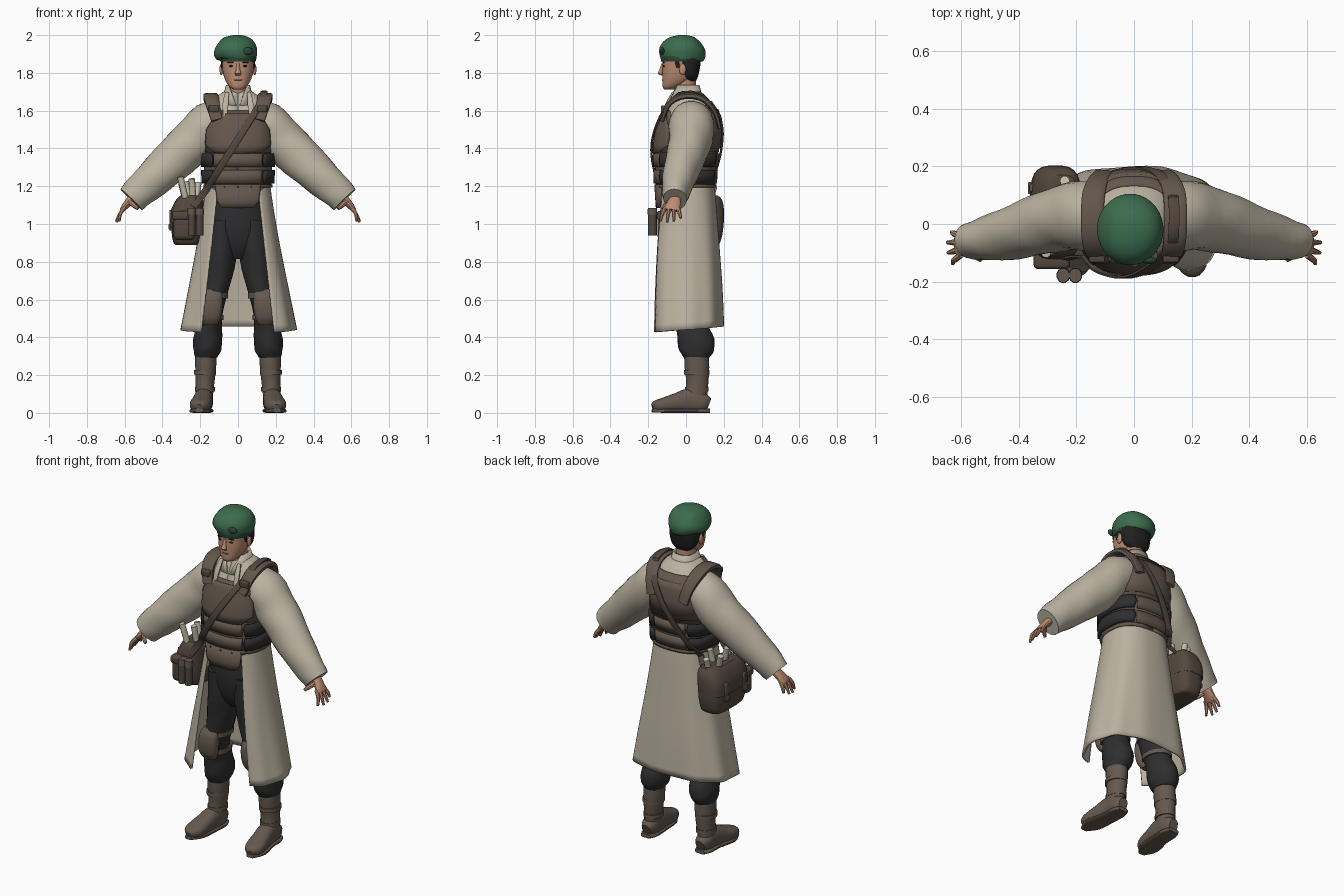
import bpy, bmesh, math
from mathutils import Vector, Matrix

def material(name, c):
    m = bpy.data.materials.new(name)
    m.diffuse_color = (*c, 1)
    return m

CREAM = material("coat cream", (0.50, 0.45, 0.355))
VEST = material("vest brown", (0.125, 0.095, 0.072))
BAG = material("bag brown", (0.085, 0.064, 0.048))
BOOT = material("boot brown", (0.13, 0.10, 0.078))
DARK = material("charcoal cloth", (0.028, 0.028, 0.03))
GREEN = material("beret green", (0.045, 0.15, 0.075))
BAND = material("band dark green", (0.022, 0.065, 0.036))
SKIN = material("skin", (0.50, 0.265, 0.172))
HAIR = material("hair black", (0.016, 0.015, 0.015))
PAPER = material("paper", (0.56, 0.51, 0.41))

def make(name, verts, faces, mat, mirror=False, solid=0):
    me = bpy.data.meshes.new(name)
    me.from_pydata([tuple(v) for v in verts], [], faces)
    me.materials.append(mat)
    me.shade_smooth()
    me.set_sharp_from_angle(angle=math.radians(38))
    ob = bpy.data.objects.new(name, me)
    bpy.context.scene.collection.objects.link(ob)
    if solid:
        mod = ob.modifiers.new("thickness", 'SOLIDIFY')
        mod.thickness, mod.offset = solid, -1
    if mirror:
        ob.modifiers.new("mirror", 'MIRROR')
    return ob

def spow(v, e):
    return math.copysign(abs(v) ** e, v)

def spline(pts, k):
    """Smooth resampling of a list of tuples."""
    P = [pts[0]] + list(pts) + [pts[-1]]
    out = []
    for i in range(1, len(P) - 2):
        for s in range(k):
            t = s / k
            out.append([0.5 * (2 * b + (c - a) * t + (2 * a - 5 * b + 4 * c - d) * t * t
                        + (3 * b - a - 3 * c + d) * t ** 3)
                        for a, b, c, d in zip(P[i - 1], P[i], P[i + 1], P[i + 2])])
    return out + [list(pts[-1])]

def tube(name, pts, mat, ref=(0, 1, 0), n=20, p=2.0, mirror=False, flat=False, k=3, fold=0):
    """Loft through (x, y, z, radius along ref, radius across)."""
    pts = spline(pts, k)
    ref = Vector(ref)
    C = [Vector(q[:3]) for q in pts]
    verts, faces = [], []
    for i, q in enumerate(pts):
        T = Vector((0, 0, 1)) if flat else (C[min(i + 1, len(C) - 1)] - C[max(i - 1, 0)]).normalized()
        if flat and C[-1].z < C[0].z:
            T = -T
        A = (ref - T * ref.dot(T)).normalized()
        B = T.cross(A)
        for j in range(n):
            a = 2 * math.pi * (j + 0.5) / n
            f = 1 + fold * math.sin(3 * a + i * 1.4)
            verts.append(C[i] + A * q[3] * f * spow(math.cos(a), 2 / p) + B * q[4] * f * spow(math.sin(a), 2 / p))
    for i in range(len(pts) - 1):
        for j in range(n):
            j2 = (j + 1) % n
            faces.append((i * n + j, i * n + j2, (i + 1) * n + j2, (i + 1) * n + j))
    faces += [tuple(reversed(range(n))), tuple(range(len(verts) - n, len(verts)))]
    return make(name, verts, faces, mat, mirror)

def around(a, rx, yf, yb, p=2.5):
    """Point on a rounded body section; angle 0 faces the front."""
    c = spow(math.cos(a), 2 / p)
    return rx * spow(math.sin(a), 2 / p), (yf * c if c > 0 else -yb * c)

def sheet(name, rows, mat, n=24, thick=0.012, mirror=False, shape=None):
    """Open curved sheet; rows upward of (z, rx, yf, yb, angle0, angle1)."""
    verts, faces = [], []
    for z, rx, yf, yb, a0, a1 in rows:
        for j in range(n + 1):
            a = math.radians(a0 + (a1 - a0) * j / n)
            x, y = around(a, rx, yf, yb)
            verts.append(shape(x, y, z, a) if shape else (x, y, z))
    w = n + 1
    for i in range(len(rows) - 1):
        for j in range(n):
            faces.append((i * w + j, i * w + j + 1, (i + 1) * w + j + 1, (i + 1) * w + j))
    return make(name, verts, faces, mat, mirror, thick)

def from_bm(name, bm, mat, mirror=False):
    tmp = bpy.data.meshes.new("tmp")
    bm.to_mesh(tmp)
    bm.free()
    ob = make(name, [v.co for v in tmp.vertices], [tuple(f.vertices) for f in tmp.polygons], mat, mirror)
    bpy.data.meshes.remove(tmp)
    return ob

def ball(name, c, r, mat, mirror=False):
    bm = bmesh.new()
    bmesh.ops.create_uvsphere(bm, u_segments=16, v_segments=10, radius=1,
                              matrix=Matrix.Translation(c) @ Matrix.Diagonal((*r, 1)))
    return from_bm(name, bm, mat, mirror)

def box(name, c, s, mat, bevel=0.01):
    bm = bmesh.new()
    bmesh.ops.create_cube(bm, size=1, matrix=Matrix.Translation(c) @ Matrix.Diagonal((*s, 1)))
    bmesh.ops.bevel(bm, geom=bm.edges[:], offset=bevel, segments=3, profile=0.5, affect='EDGES')
    return from_bm(name, bm, mat)

# --- torso surface, reused by every vest panel: z, half width, front y, back y
BODY = [(1.05, .160, -.145, .140), (1.18, .170, -.155, .148), (1.30, .174, -.158, .155), (1.40, .174, -.160, .168),
        (1.50, .170, -.142, .175), (1.60, .155, -.105, .162), (1.66, .135, -.075, .122), (1.705, .07, -.05, .075)]

def body(z, off=0):
    for a, b in zip(BODY, BODY[1:]):
        if z <= b[0]:
            t = (z - a[0]) / (b[0] - a[0])
            r = [u + (v - u) * t for u, v in zip(a, b)]
            return r[1] + off, r[2] - off, r[3] + off
    return BODY[-1][1] + off, BODY[-1][2] - off, BODY[-1][3] + off

def panel(name, rows, off, mat, mirror=False, thick=0.016):
    sheet(name, [(z, *body(z, off), a0, a1) for z, a0, a1 in rows], mat, 20, thick, mirror)

sheet("coat_torso", [(z, *body(z), 0, 360) for z in (1.15, 1.3, 1.4, 1.5, 1.55, 1.6, 1.63, 1.66, 1.685, 1.705)],
      CREAM, 32, 0.01)
tube("coat_neck_yoke", [(0, .015, 1.62, .1, .11), (0, .012, 1.68, .075, .085), (0, .01, 1.71, .055, .06)],
     CREAM, flat=True)

# --- coat skirt, open at the front
skirt = []
for z, rx, yf, yb, gap in spline([(.435, .308, -.195, .20, .195), (.65, .266, -.190, .192, .17),
                                  (.9, .218, -.178, .175, .142), (1.1, .185, -.158, .16, .12),
                                  (1.23, .168, -.145, .148, .105)], 4):
    a0 = math.degrees(math.asin((gap / rx) ** 1.25))
    skirt.append((z, rx, yf, yb, a0, 360 - a0))

def drape(x, y, z, a):
    k = max(0, 1.2 - z) / 0.76
    f = 1 + 0.018 * k * math.sin(9 * a)
    return x * f, y * f, z + 0.016 * k * (1 - math.cos(a)) - 0.010 * k
sheet("coat_skirt", skirt, CREAM, 64, 0.012, shape=drape)
sheet("collar", [(1.63, .098, -.098, .095, 3, 357), (1.68, .080, -.082, .085, 16, 344),
                 (1.735, .064, -.066, .072, 48, 312)], CREAM, 28, 0.012)
tube("lapel", [(.058, -.070, 1.695, .010, .006), (.066, -.104, 1.635, .016, .006), (.068, -.124, 1.57, .010, .006)],
     CREAM, ref=(1, 0, 0), n=8, p=4, mirror=True)

# --- sleeves and hands
tube("sleeve", [(.06, .03, 1.57, .10, .09), (.15, .03, 1.53, .12, .118), (.23, .024, 1.445, .115, .118),
                (.32, .0, 1.36, .105, .115), (.425, -.032, 1.26, .092, .102), (.52, -.052, 1.175, .074, .088),
                (.565, -.058, 1.13, .062, .08)], CREAM, mirror=True, n=24, fold=0.02)
tube("palm", [(.54, -.052, 1.16, .03, .024), (.575, -.06, 1.12, .033, .022), (.605, -.072, 1.085, .042, .016),
              (.615, -.075, 1.072, .036, .011)], SKIN, n=12, mirror=True)
for i, (tx, tz) in enumerate([(.632, 1.03), (.645, 1.015), (.643, 1.01), (.628, 1.015)]):
    y = -.042 - .022 * i
    tube("finger", [(.600, y, 1.088, .011, .012), (.622, y - .008 * (i - 1), 1.058, .011, .011),
                    (tx, y - .014 * (i - 1), tz, .007, .007)], SKIN, n=8, mirror=True)
tube("thumb", [(.575, -.08, 1.12, .014, .014), (.55, -.108, 1.098, .013, .013), (.53, -.125, 1.08, .008, .008)],
     SKIN, ref=(0, 0, 1), n=8, mirror=True)

# --- armoured vest
panel("vest_waist", [(z, 0, 360) for z in (1.2, 1.28, 1.35, 1.42)], .006, VEST)
panel("vest_front", [(1.38, -78, 78), (1.46, -78, 78), (1.54, -58, 58), (1.6, -44, 44)], .008, VEST)
panel("chest_plate", [(1.375, -36, 36), (1.42, -62, 62), (1.5, -60, 60), (1.56, -42, 42), (1.585, -36, 36)],
      .02, VEST)
panel("vest_back", [(1.38, 102, 258), (1.46, 105, 255), (1.54, 122, 238), (1.6, 130, 230), (1.65, 135, 225)],
      .009, VEST)
panel("back_plate", [(1.40, 125, 235), (1.5, 128, 232), (1.57, 138, 222), (1.61, 142, 218)], .016, VEST)
for z in (1.215, 1.302):
    panel("front_band", [(z, -38, 38), (z + .035, -38, 38), (z + .07, -38, 38)], .016, VEST)
    panel("back_band", [(z, 152, 208), (z + .07, 152, 208)], .014, VEST)
    panel("side_pouch", [(z, 44, 146), (z + .035, 41, 149), (z + .07, 44, 146)], .022, DARK, True)
panel("belly_flap", [(1.085, -24, 24), (1.12, -34, 34), (1.205, -37, 37)], .012, VEST)
panel("belt_edge", [(1.192, -180, 180), (1.21, -180, 180)], .012, VEST)
tube("shoulder_strap", [(.112, -.126, 1.55, .030, .012), (.132, -.098, 1.625, .036, .014),
                        (.142, -.045, 1.668, .040, .016), (.144, .03, 1.678, .040, .016),
                        (.140, .10, 1.655, .040, .016), (.122, .155, 1.59, .034, .013),
                        (.105, .178, 1.51, .030, .010)], VEST, ref=(1, 0, 0), n=12, p=4, mirror=True)
box("strap_buckle", (-.128, -.118, 1.61), (.055, .03, .035), BAG, .006)
box("strap_buckle", (.128, -.118, 1.61), (.055, .03, .035), BAG, .006)

# --- trousers, knee pads, boots
tube("trouser_hips", [(0, 0, 1.22, .13, .155), (0, 0, 1.1, .13, .158), (0, 0, .98, .125, .16), (0, 0, .88, .10, .12),
                      (0, 0, .815, .06, .05)], DARK, flat=True, n=28)
tube("trouser_leg", [(.082, 0, 1.02, .12, .08), (.090, 0, .85, .11, .084), (.105, 0, .72, .095, .076),
                     (.138, 0, .56, .085, .063), (.153, .03, .47, .085, .068), (.160, .052, .39, .098, .077),
                     (.163, .056, .33, .092, .073), (.168, .056, .293, .068, .058)],
     DARK, flat=True, mirror=True, n=24, fold=0.02)
tube("knee_pad", [(.146, -.058, .465, .022, .036), (.146, -.070, .50, .034, .055), (.142, -.078, .56, .036, .060),
                  (.138, -.074, .62, .034, .056), (.134, -.062, .655, .022, .042)],
     BOOT, flat=True, mirror=True, p=2.6)
for z, x, y in ((.505, .148, .018), (.62, .126, .0)):
    tube("knee_strap", [(x, y, z - .014, .093, .073), (x, y, z + .014, .093, .073)], BOOT, flat=True, mirror=True, k=1)
tube("boot_shaft", [(.170, .055, .315, .066, .058), (.171, .058, .24, .066, .056), (.174, .06, .17, .060, .051),
                    (.178, .055, .11, .060, .048), (.180, .045, .05, .068, .046)], BOOT, flat=True, mirror=True)
tube("boot_foot", [(.180, .122, .045, .028, .034), (.180, .09, .055, .046, .05), (.182, .02, .066, .049, .064),
                   (.190, -.05, .055, .053, .050), (.200, -.12, .042, .056, .038), (.204, -.16, .036, .042, .03),
                   (.206, -.178, .03, .018, .016)], BOOT, ref=(1, 0, 0), p=2.5, mirror=True)
tube("boot_sole", [(.180, .126, .011, .032, .011), (.181, .08, .011, .05, .011), (.184, .0, .011, .05, .011),
                   (.200, -.11, .011, .057, .011), (.206, -.180, .013, .022, .010)],
     BOOT, ref=(1, 0, 0), p=4, mirror=True)
for z, r in ((.125, .063), (.215, .068)):
    tube("boot_strap", [(.175, .057, z - .012, r, r - .01), (.175, .057, z + .012, r, r - .01)],
         BOOT, flat=True, mirror=True, k=1)

# --- head
tube("neck", [(0, .01, 1.62, .058, .058), (0, 0, 1.69, .056, .054), (0, -.008, 1.78, .06, .056)], SKIN, flat=True)
tube("head", [(0, -.088, 1.713, .028, .026), (0, -.076, 1.727, .048, .046), (0, -.052, 1.757, .073, .066),
              (0, -.038, 1.80, .088, .080), (0, -.033, 1.84, .092, .085), (0, -.030, 1.88, .094, .086),
              (0, -.028, 1.92, .085, .08)], SKIN, flat=True, n=28, p=2.2)
tube("hair", [(0, .025, 1.758, .028, .046), (0, .019, 1.782, .045, .074), (0, .013, 1.82, .060, .086),
              (0, .006, 1.86, .072, .091), (0, -.01, 1.90, .083, .092)], HAIR, flat=True, n=24, p=2.3)
tube("sideburn", [(.083, -.05, 1.875, .014, .008), (.083, -.042, 1.825, .008, .006)], HAIR, flat=True, mirror=True)
tube("nose", [(0, -.123, 1.85, .007, .008), (0, -.132, 1.815, .010, .012), (0, -.136, 1.797, .013, .017),
              (0, -.125, 1.786, .008, .012)], SKIN, flat=True, n=12)
ball("ear", (.088, -.018, 1.818), (.010, .018, .030), SKIN, True)
ball("eye", (.035, -.117, 1.836), (.014, .006, .005), HAIR, True)
ball("eyebrow", (.037, -.118, 1.855), (.019, .007, .004), HAIR, True)
ball("mouth", (0, -.121, 1.763), (.022, .006, .004), VEST)

# --- beret
b = tube("beret", [(.0, -.022, 1.874, .110, .097), (-.008, -.020, 1.890, .119, .108), (-.013, -.019, 1.92, .124, .115),
                   (-.014, -.018, 1.948, .116, .109), (-.011, -.018, 1.975, .092, .088),
                   (-.006, -.018, 1.992, .058, .056), (-.002, -.018, 2.0, .02, .02)], GREEN, flat=True, n=32)
for v in b.data.vertices:   # cloth sags to one side and the back
    v.co.z -= 0.5 * max(0, -v.co.x - .08) + 0.3 * max(0, v.co.y - .04)
tube("beret_band", [(0, -.030, 1.860, .102, .094), (0, -.027, 1.88, .108, .098), (0, -.026, 1.9, .108, .098)],
     BAND, flat=True, n=32)
ball("beret_badge", (.052, -.126, 1.915), (.028, .012, .020), BAND)

# --- shoulder bag with pouches, rolls and strap
tube("bag_body", [(-.268, .04, .888, .11, .05), (-.27, .04, .90, .14, .072), (-.27, .04, .98, .158, .082),
                  (-.262, .04, 1.07, .155, .075), (-.25, .04, 1.13, .142, .062), (-.248, .04, 1.14, .125, .05)],
     BAG, flat=True, n=28, p=3.6)
tube("bag_flap", [(-.274, .04, 1.005, .161, .088), (-.270, .04, 1.07, .162, .086), (-.256, .04, 1.125, .152, .074),
                  (-.25, .04, 1.15, .13, .055)], BAG, flat=True, n=28, p=3.6)
box("bag_end_pocket", (-.285, -.122, .99), (.115, .06, .15), BAG, .025)
box("bag_end_flap", (-.285, -.124, 1.045), (.125, .065, .05), BAG, .015)
for y in (-.045, .125):
    box("bag_buckle_strap", (-.355, y, 1.02), (.016, .028, .11), VEST, .005)
    box("bag_buckle", (-.361, y, .985), (.012, .042, .03), VEST, .004)
for x in (-.245, -.203):
    tube("canister", [(x, -.178, .94, .024, .021), (x, -.178, 1.06, .024, .021)], BAG, k=1, n=12, flat=True)
    tube("canister_cap", [(x, -.178, 1.05, .027, .024), (x, -.178, 1.085, .025, .022)], VEST, k=1, n=12, flat=True)
for i, (x, y, dx, dy, h) in enumerate([(-.27, -.08, -.035, -.02, 1.25), (-.235, -.05, -.01, -.02, 1.24),
                                       (-.25, 0, -.03, .01, 1.225), (-.225, .05, .015, .02, 1.22),
                                       (-.27, .08, -.03, .02, 1.215), (-.24, .12, .0, .03, 1.20)]):
    tube("paper_roll", [(x, y, 1.10, .017, .017), (x + dx, y + dy, h, .017, .017)], PAPER, k=1, n=10)

def strap_point(t, side):
    x, z = .13 - .30 * t, 1.655 - .475 * t
    rx, yf, yb = body(z, .026 if side < 0 else .021)
    d = max(0, 1 - min(1, abs(x) / rx) ** 2.5) ** .4
    return (x, (yf if side < 0 else yb) * d, z, .019, .006)
front = [strap_point(t / 8, -1) for t in range(9)]
back = [strap_point(t / 8, 1) for t in range(9)]
over = [(.137, -.04, 1.692, .019, .006), (.139, .03, 1.700, .019, .006), (.137, .09, 1.684, .019, .006)]
tube("bag_strap", [(-.235, -.12, 1.09, .019, .006)] + front[::-1] + over + back + [(-.235, .16, 1.09, .019, .006)],
     BAG, ref=(1, 0, 0), n=8, p=4, k=2)
